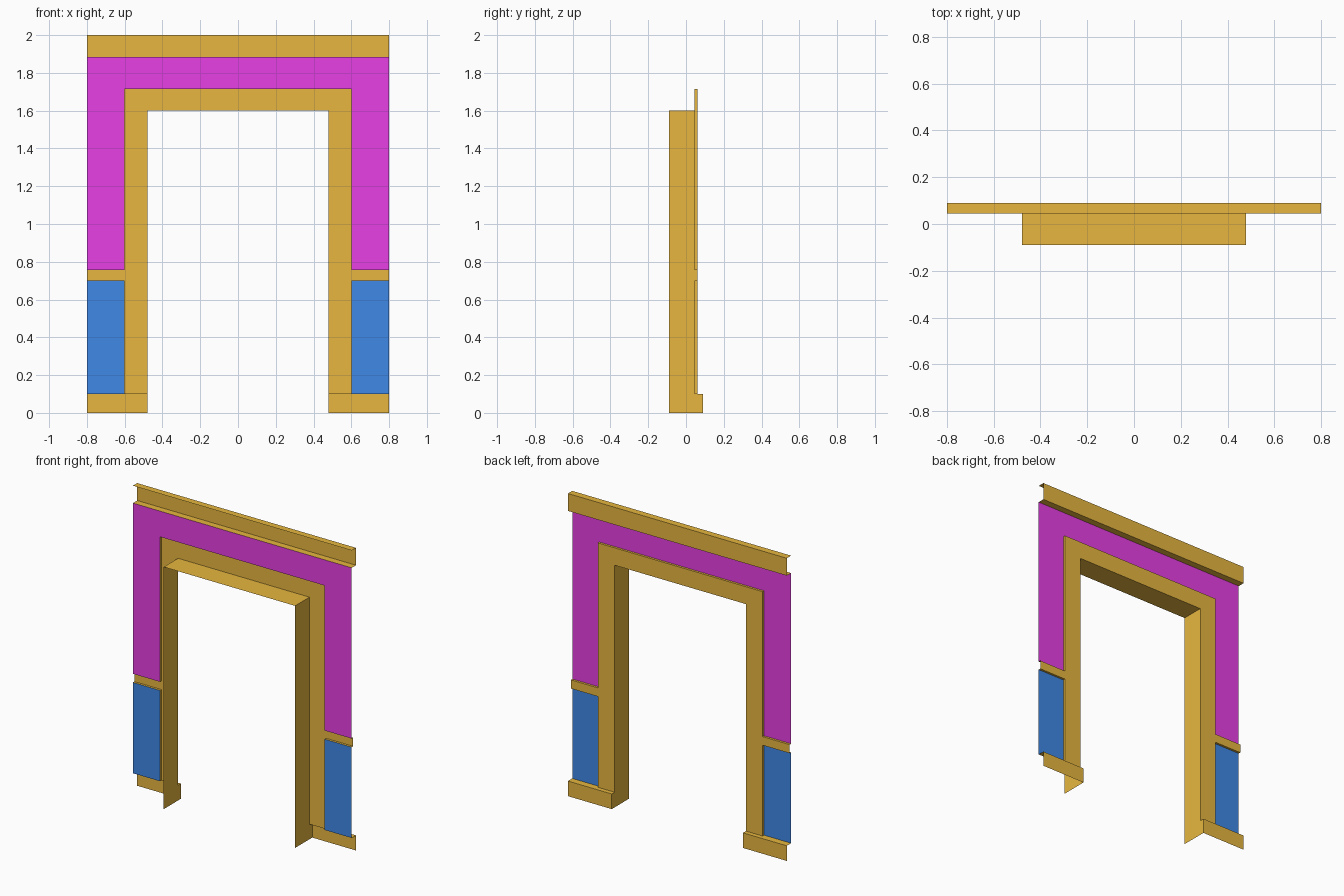
import bpy

if "Cube" in bpy.data.objects:
    bpy.data.objects.remove(bpy.data.objects["Cube"])

W = 0.8                      # half width of the module
IN, IN_TOP = 0.48, 1.6       # doorway opening
OUT, OUT_TOP = 0.602, 1.715  # outer edge of the casing
BACK, WALL, TRIM, EDGE = -0.09, 0.045, 0.06, 0.09  # depth layers
BASE, RAIL0, RAIL1, CROWN, TOP = 0.1, 0.7, 0.757, 1.885, 2.0


def material(name, color):
    m = bpy.data.materials.new(name)
    m.diffuse_color = (*color, 1)
    m.use_nodes = True
    m.node_tree.nodes["Principled BSDF"].inputs["Base Color"].default_value = m.diffuse_color
    return m


orange = material("trim_orange", (0.8, 0.47, 0.05))
magenta = material("upper_magenta", (0.8, 0.05, 0.77))
blue = material("lower_blue", (0.05, 0.25, 0.8))


def build(name, lofts, mat, mirror=False):
    """Join quad sheets, each lofted through a list of equal-length curves."""
    verts, faces = [], []
    for curves in lofts:
        for a, b in zip(curves, curves[1:]):
            for i in range(len(a) - 1):
                n = len(verts)
                verts += [a[i], a[i + 1], b[i + 1], b[i]]
                faces.append((n, n + 1, n + 2, n + 3))
    me = bpy.data.meshes.new(name)
    me.from_pydata(verts, [], faces)
    me.materials.append(mat)
    ob = bpy.data.objects.new(name, me)
    bpy.context.collection.objects.link(ob)
    ob.modifiers.new("weld", 'WELD').merge_threshold = 0.0005
    if mirror:
        ob.modifiers.new("mirror", 'MIRROR')
    return ob


def arch(w, h, z0, y):
    return [(-w, y, z0), (-w, y, h), (w, y, h), (w, y, z0)]


def strip(x0, x1, profile):
    """Run a (y, z) profile, listed top to bottom, along x."""
    return [[(x0, y, z), (x1, y, z)] for y, z in profile]


def upright(x, z0, z1, y0, y1):
    """Vertical sheet across the depth at one x."""
    return [[(x, y, z0), (x, y, z1)] for y in (y0, y1)]


# Wall sheets
build("upper_wall", [[arch(W, CROWN, RAIL1, WALL), arch(OUT, OUT_TOP, RAIL1, WALL)]], magenta)
build("lower_wall", [strip(OUT, W, [(WALL, RAIL0), (WALL, BASE)])], blue, True)

# Door casing: face and outer return, broken where the rail meets it
build("door_casing", [
    [arch(OUT, OUT_TOP, BASE, TRIM), arch(IN, IN_TOP, BASE, TRIM)],
    [arch(OUT, OUT_TOP, RAIL1, WALL), arch(OUT, OUT_TOP, RAIL1, TRIM)],
], orange)
build("casing_lower_return", [upright(OUT, RAIL0, BASE, WALL, TRIM)], orange, True)

# Lining of the opening
build("door_jamb", [[arch(IN, IN_TOP, 0, TRIM), arch(IN, IN_TOP, 0, BACK)]], orange)

# Horizontal mouldings
build("chair_rail", [strip(OUT, W, [(WALL, RAIL1), (TRIM, RAIL1), (TRIM, RAIL0), (WALL, RAIL0)])],
      orange, True)
build("crown_moulding", [strip(-W, W, [(WALL, TOP), (EDGE, TOP), (EDGE, CROWN), (WALL, CROWN)])],
      orange)
build("baseboard", [
    strip(OUT, W, [(WALL, BASE), (EDGE, BASE), (EDGE, 0)]),
    strip(IN, OUT, [(TRIM, BASE), (EDGE, BASE), (EDGE, 0)]),
    upright(IN, 0, BASE, TRIM, EDGE),
], orange, True)
